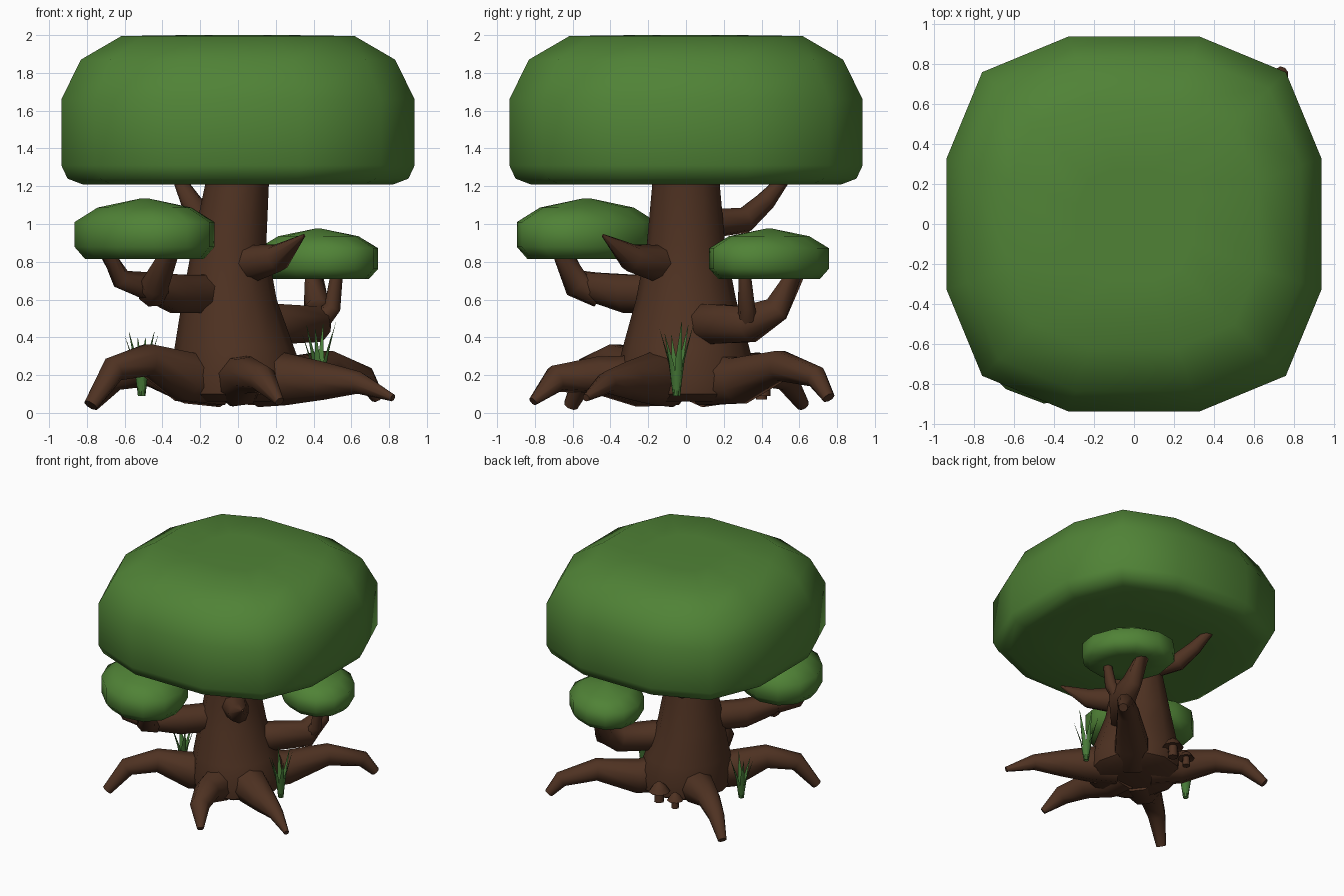
import bpy, bmesh, math, random
from mathutils import Vector

if "Cube" in bpy.data.objects:
    bpy.data.objects.remove(bpy.data.objects["Cube"])

random.seed(4)


def material(name, rgb):
    m = bpy.data.materials.new(name)
    m.diffuse_color = (*rgb, 1)
    m.use_nodes = True
    m.node_tree.nodes["Principled BSDF"].inputs["Base Color"].default_value = m.diffuse_color
    return m


LEAF = material("leaf green", (0.08, 0.225, 0.037))
BARK = material("bark brown", (0.078, 0.032, 0.016))
GRASS = material("grass green", (0.065, 0.2, 0.04))


def loft(name, rings, mat, angle=50):
    """Skin a list of equal-length point rings and cap both ends."""
    bm = bmesh.new()
    vs = [[bm.verts.new(p) for p in r] for r in rings]
    n = len(vs[0])
    for a, b in zip(vs, vs[1:]):
        for i in range(n):
            j = (i + 1) % n
            bm.faces.new((a[i], a[j], b[j], b[i]))
    for ring in (vs[0], vs[-1]):
        c = bm.verts.new(sum((v.co for v in ring), Vector()) / n)
        for i in range(n):
            bm.faces.new((ring[i], ring[(i + 1) % n], c))
    bmesh.ops.recalc_face_normals(bm, faces=bm.faces[:])
    me = bpy.data.meshes.new(name)
    bm.to_mesh(me)
    bm.free()
    me.materials.append(mat)
    ob = bpy.data.objects.new(name, me)
    bpy.context.collection.objects.link(ob)
    bpy.ops.object.select_all(action='DESELECT')
    ob.select_set(True)
    bpy.context.view_layer.objects.active = ob
    bpy.ops.object.shade_smooth_by_angle(angle=math.radians(angle))
    return ob


def tube(name, path, mat=BARK, sides=8):
    """Tapered tube through (x, y, z, radius) points."""
    pts = [Vector(p[:3]) for p in path]
    rings = []
    for i, p in enumerate(pts):
        t = Vector()
        if i:
            t += (p - pts[i - 1]).normalized()
        if i < len(pts) - 1:
            t += (pts[i + 1] - p).normalized()
        t.normalize()
        up = Vector((0.3, -0.3, 1)) if abs(t.z) < 0.8 else Vector((pts[-1].x, pts[-1].y, 0.3))
        u = t.cross(up).normalized()
        if i and u.dot(last) < 0:
            u = -u
        last = u
        v = t.cross(u)
        rings.append([p + path[i][3] * (u * math.cos(a) + v * math.sin(a))
                      for a in (2 * math.pi * k / sides for k in range(sides))])
    return loft(name, rings, mat, 60)


# Main canopy: rounded-square, twelve-point outline
OUTLINE = []
for q in range(4):
    for x, y in [(1, -0.35), (1, 0.35), (0.81, 0.81)]:
        for _ in range(q):
            x, y = -y, x
        OUTLINE.append((x, y))
loft("main_canopy", [[(0.935 * x * s, 0.935 * y * s, z) for x, y in OUTLINE] for s, z in
                     [(0.5, 1.21), (0.88, 1.21), (0.965, 1.24), (1, 1.31), (1, 1.66),
                      (0.89, 1.87), (0.66, 1.995), (0.3, 2.0)]], LEAF)

# Small canopies: ovals, long axis along (-1, 1)
for name, cx, cy, a, b, z0, h in (
        ("left_canopy", -0.495, -0.525, 0.41, 0.32, 0.815, 0.32),
        ("right_canopy", 0.425, 0.44, 0.35, 0.275, 0.71, 0.265)):
    rings = []
    for s, f in ((0.5, 0), (0.85, 0), (1, 0.2), (1, 0.61), (0.67, 0.85), (0.06, 1)):
        ring = []
        for k in range(12):
            t = 2 * math.pi * (k + 0.5) / 12
            u, v = a * s * math.cos(t) * 1.015, b * s * math.sin(t) * 1.015
            ring.append((cx + (v - u) * 0.7071, cy + (v + u) * 0.7071, z0 + h * f))
        rings.append(ring)
    loft(name, rings, LEAF, 60)

# Trunk
trunk = [(0, 0.27, 0.06), (0, 0.34, 0.1), (0, 0.35, 0.2), (-0.02, 0.315, 0.35),
         (-0.045, 0.25, 0.6), (-0.045, 0.195, 0.9), (0, 0.165, 1.25)]
loft("trunk", [[(cx + r * math.cos(a), 1.06 * r * math.sin(a), z)
                for a in (math.pi * k / 6 for k in range(12))] for cx, r, z in trunk], BARK)

# Roots
roots = {
    "front_left_root": [(-0.1, -0.08, 0.18, 0.15), (-0.28, -0.22, 0.19, 0.14), (-0.48, -0.38, 0.28, 0.09),
                        (-0.66, -0.52, 0.23, 0.07), (-0.78, -0.61, 0.04, 0.04)],
    "back_left_root": [(-0.1, 0.08, 0.18, 0.15), (-0.28, 0.22, 0.18, 0.13), (-0.48, 0.39, 0.23, 0.09),
                       (-0.65, 0.53, 0.18, 0.065), (-0.77, 0.62, 0.04, 0.035)],
    "back_right_root": [(0.1, 0.1, 0.18, 0.15), (0.26, 0.28, 0.17, 0.13), (0.48, 0.5, 0.25, 0.085),
                        (0.67, 0.69, 0.19, 0.06), (0.74, 0.755, 0.08, 0.035)],
    "front_right_root": [(0.1, -0.08, 0.18, 0.15), (0.25, -0.18, 0.18, 0.14), (0.46, -0.31, 0.17, 0.1),
                         (0.64, -0.42, 0.16, 0.06), (0.82, -0.53, 0.08, 0.02)],
    "front_root": [(0, -0.1, 0.18, 0.15), (0.01, -0.26, 0.17, 0.14), (0.05, -0.48, 0.2, 0.1),
                   (0.13, -0.69, 0.18, 0.075), (0.22, -0.81, 0.06, 0.025)],
}
for name, path in roots.items():
    tube(name, path)

# Branches
branches = {
    "left_branch": [(-0.18, -0.14, 0.63, 0.11), (-0.32, -0.3, 0.63, 0.11), (-0.46, -0.5, 0.67, 0.08),
                    (-0.62, -0.58, 0.71, 0.055), (-0.7, -0.64, 0.86, 0.04)],
    "left_branch_fork": [(-0.45, -0.46, 0.64, 0.085), (-0.44, -0.58, 0.68, 0.075), (-0.35, -0.67, 0.87, 0.045)],
    "right_branch": [(0.08, 0.06, 0.48, 0.1), (0.2, 0.13, 0.47, 0.115), (0.4, 0.33, 0.47, 0.105),
                     (0.42, 0.48, 0.55, 0.075), (0.4, 0.59, 0.75, 0.045)],
    "right_branch_fork": [(0.42, 0.33, 0.47, 0.06), (0.5, 0.32, 0.56, 0.045), (0.525, 0.31, 0.75, 0.032)],
    "front_stub_branch": [(-0.02, -0.06, 0.8, 0.09), (0.08, -0.15, 0.79, 0.1), (0.21, -0.29, 0.82, 0.075),
                          (0.35, -0.44, 0.94, 0.008)],
    "back_branch": [(-0.06, 0.1, 1.0, 0.08), (-0.18, 0.31, 1.02, 0.07), (-0.25, 0.42, 1.12, 0.055),
                    (-0.32, 0.53, 1.25, 0.03)],
}
for name, path in branches.items():
    tube(name, path)

# Mushrooms at the back of the trunk
for i, (x, y, z, s) in enumerate([(-0.04, 0.41, 0.09, 1.1), (-0.18, 0.4, 0.07, 0.85)]):
    profile = [(0.035, 0), (0.03, 0.085), (0.075, 0.075), (0.045, 0.12), (0.008, 0.15)]
    loft(f"mushroom_{i + 1}",
         [[(x + r * s * math.cos(a), y + r * s * math.sin(a), z + h * s)
           for a in (math.pi * k / 4 for k in range(8))] for r, h in profile], BARK)

# Grass tufts on both sides
for side, x, y in (("left", -0.51, 0.0), ("right", 0.43, -0.05)):
    for k in range(6):
        a = 2 * math.pi * k / 6 + 0.3
        h = random.uniform(0.3, 0.4)
        d, w = Vector((math.cos(a), math.sin(a), 0)), Vector((-math.sin(a), math.cos(a), 0))
        base = Vector((x, y, 0.09)) + d * 0.012
        rings = []
        for f, out, width in ((0, 0, 0.017), (0.5, 0.025, 0.017), (1, 0.08, 0.001)):
            c = base + d * out + Vector((0, 0, h * f))
            rings.append([c + w * width, c + d * width * 0.4, c - w * width])
        loft(f"{side}_grass_blade_{k + 1}", rings, GRASS)
